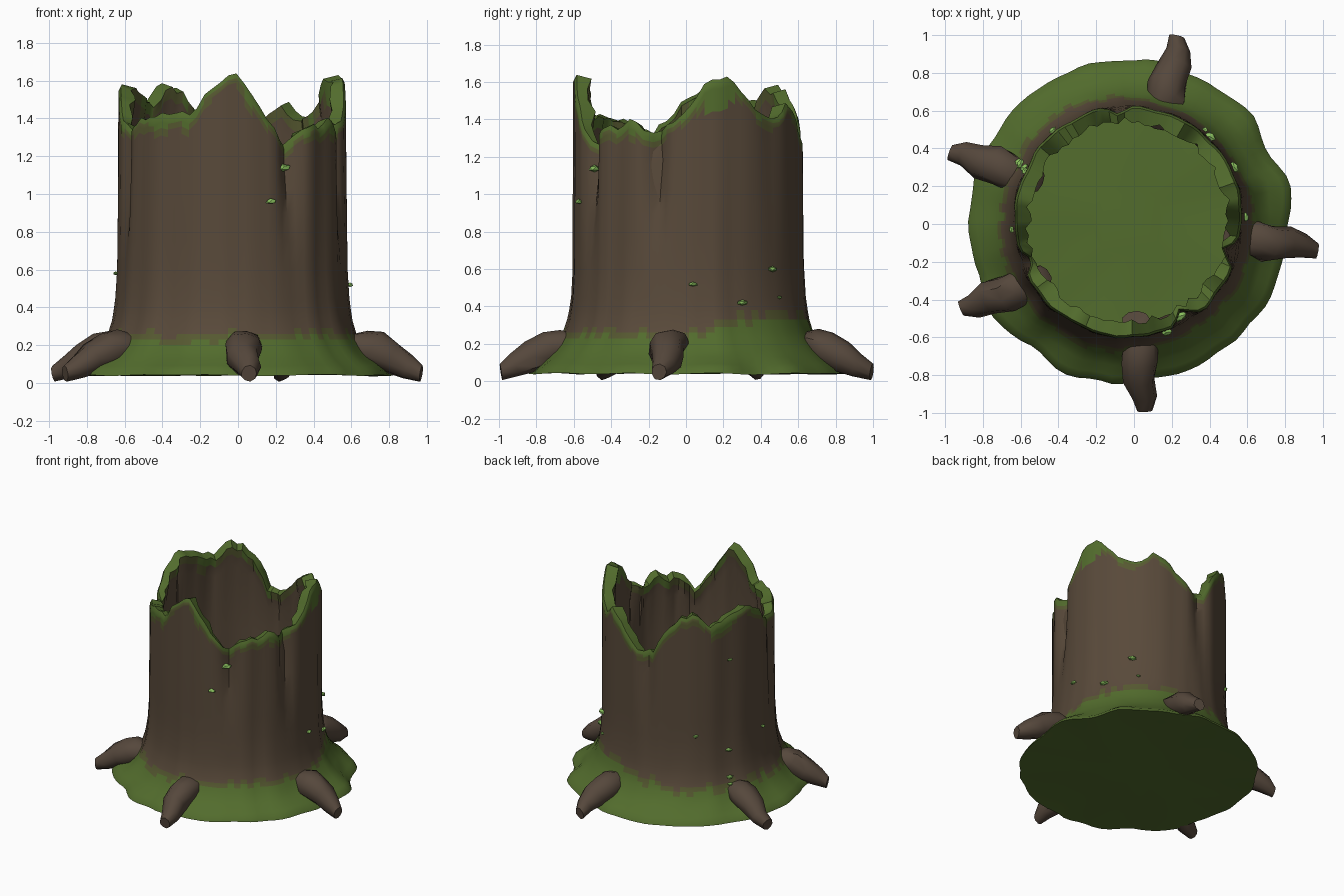
import bpy, bmesh, math, random
from mathutils import Vector, noise

random.seed(4)
if "Cube" in bpy.data.objects:
    bpy.data.objects.remove(bpy.data.objects["Cube"])

CX, CY, SEG = -0.03, 0.015, 90


def material(name, rgb):
    m = bpy.data.materials.new(name)
    m.use_nodes = True
    m.diffuse_color = (*rgb, 1)
    bsdf = m.node_tree.nodes["Principled BSDF"]
    bsdf.inputs["Base Color"].default_value = (*rgb, 1)
    bsdf.inputs["Roughness"].default_value = 0.9
    return m


bark = material("bark brown", (0.098, 0.067, 0.042))
moss = material("moss green", (0.085, 0.15, 0.026))
olive = material("olive mossy bark", (0.092, 0.098, 0.03))
root_brown = material("root brown", (0.092, 0.064, 0.045))
leaf = material("leaf green", (0.25, 0.52, 0.11))


def finish(bm, name, mats, angle=40):
    bmesh.ops.recalc_face_normals(bm, faces=bm.faces)
    mesh = bpy.data.meshes.new(name)
    bm.to_mesh(mesh)
    bm.free()
    for m in mats:
        mesh.materials.append(m)
    obj = bpy.data.objects.new(name, mesh)
    bpy.context.collection.objects.link(obj)
    bpy.ops.object.select_all(action="DESELECT")
    obj.select_set(True)
    bpy.context.view_layer.objects.active = obj
    bpy.ops.object.shade_smooth_by_angle(angle=math.radians(angle))
    return obj


def bridge(bm, a, b):
    n = len(a)
    return [bm.faces.new((a[i], a[(i + 1) % n], b[(i + 1) % n], b[i])) for i in range(n)]


def interp(table, x):
    for (x0, y0), (x1, y1) in zip(table, table[1:]):
        if x <= x1:
            return y0 + (y1 - y0) * max(0, x - x0) / (x1 - x0)
    return table[-1][1]


def wobble(a, z, freq, seed):
    return noise.noise(Vector((math.cos(a) * freq, math.sin(a) * freq, z + seed)))


# Broken rim height in centimetres, every ten degrees from +x
RIM = [147, 162, 163, 151, 143, 141, 147, 142, 133, 122, 127, 145,
       156, 157, 148, 150, 155, 158, 152, 142, 133, 136, 140, 142,
       143, 142, 157, 165, 153, 137, 125, 134, 136, 139, 131, 137]
rim_jag = [random.uniform(-0.015, 0.02) for _ in range(SEG)]
FLARE = [(0.04, 0.85), (0.07, 0.835), (0.12, 0.765), (0.18, 0.71), (0.25, 0.668),
         (0.33, 0.642), (0.42, 0.625), (0.55, 0.614), (1.7, 0.607)]
SPLITS = [(95, 0.04), (202, 0.05), (300, 0.06), (343, 0.08)]


def rim(i):
    p = i / SEG * 36
    k = int(p)
    f = p - k
    return (RIM[k] * (1 - f) + RIM[(k + 1) % 36] * f) / 100 + rim_jag[i]


def bark_radius(a, z):
    r = interp(FLARE, z)
    r += 0.022 * wobble(a, z * 0.3, 5, 3) + 0.02 * wobble(a, z * 2, 4, 9) * max(0, 1 - z * 2)
    if z < 0.1:
        r += 0.04 * wobble(a, 0, 3, 20)
    for deg, depth in SPLITS:
        d = (math.degrees(a) - deg + 180) % 360 - 180
        r -= depth * math.exp(-(d / 4.5) ** 2) * min(1, max(0, (z - 0.65) / 0.5))
    return r


def polar(r, a, z):
    return (CX + r * math.cos(a), CY + r * math.sin(a), z)


# Hollow trunk: flared foot, bark wall, broken rim and inner wall
bm = bmesh.new()
angles = [2 * math.pi * i / SEG for i in range(SEG)]
rows = []
for z in [0.04, 0.065, 0.09, 0.13, 0.17, 0.2, 0.23, 0.26, 0.29, 0.33, 0.38, 0.45, 0.6, 0.75, 0.9, 1.02]:
    rows.append([bm.verts.new(polar(bark_radius(a, z), a, z + (0.012 * wobble(a, 0, 3, 30) if z < 0.1 else 0)))
                 for a in angles])
for drop in [0.17, 0.12, 0.08, 0.05, 0.025, 0]:
    rows.append([bm.verts.new(polar(bark_radius(a, rim(i) - drop) - 0.012 * (drop == 0), a, rim(i) - drop))
                 for i, a in enumerate(angles)])
inner = [0.53 + random.uniform(-0.022, 0.015) for _ in angles]
for drop in [0.02, 0.08, 0.16]:
    rows.append([bm.verts.new(polar(inner[i] + drop * 0.15, a, rim(i) - drop)) for i, a in enumerate(angles)])
for z in [0.9, 0.5, 0.07]:
    rows.append([bm.verts.new(polar(0.55 + 0.02 * wobble(a, z, 4, 12), a, z)) for a in angles])

foot_edge = [0.2 + 0.05 * random.random() + 0.035 * wobble(a, 0, 3, 50)
             + 0.11 * max(0, math.cos(a - 0.9)) ** 3 for a in angles]
rim_edge = [0.03 + 0.12 * max(0, wobble(a, 0, 3, 70)) + 0.03 * random.random()
            + 0.12 * math.exp(-((a - 0.25) / 0.14) ** 2) for a in angles]
for a, b in zip(rows, rows[1:]):
    for i, f in enumerate(bridge(bm, a, b)):
        z = f.calc_center_median().z
        low = z - foot_edge[i]
        high = (rim(i) + rim((i + 1) % SEG)) / 2 - z - rim_edge[i]
        outside = a in rows[:21]
        if (outside and low < 0) or high < -0.015:
            f.material_index = 1
        elif (outside and low < 0.035) or high < 0.02:
            f.material_index = 2

# Uneven mossy underside closes the foot
last = rows[0]
for r in [0.7, 0.45, 0.2]:
    ring = [bm.verts.new(polar(r, a, 0.045 + 0.012 * wobble(a, r, 3 * r, 40))) for a in angles]
    for f in bridge(bm, last, ring):
        f.material_index = 1
    last = ring
bm.faces.new(last).material_index = 1
finish(bm, "trunk", [bark, moss, olive], 45)

# Moss floor inside the hollow
bm = bmesh.new()
last = None
for r in [0.57, 0.4, 0.2]:
    ring = [bm.verts.new(polar(r, a, 0.09 + 0.02 * wobble(a, r, 4 * r, 60))) for a in angles[::3]]
    if last:
        bridge(bm, last, ring)
    last = ring
bm.faces.new(last)
floor = finish(bm, "moss_floor", [moss])


# Roots: tapered, bent tubes running from the foot to the ground
def root(name, start, tip):
    bm = bmesh.new()
    s, t = Vector((*start, 0)), Vector((*tip, 0))
    along = (t - s).normalized()
    side = Vector((-along.y, along.x, 0))
    last = None
    for u, z, w, lean in [(-0.15, 0.2, 0.07, 0.9), (0.12, 0.205, 0.095, 0.8), (0.35, 0.18, 0.1, 0.6),
                          (0.6, 0.13, 0.088, 0.5), (0.82, 0.085, 0.065, 0.45), (1, 0.05, 0.042, 0.15)]:
        c = s.lerp(t, u) + Vector((0, 0, z)) + side * random.uniform(-0.015, 0.015)
        up = Vector((0, 0, 1)) + along * lean
        up.normalize()
        ring = []
        for k in range(9):
            a = 2 * math.pi * k / 9
            q = w * random.uniform(0.92, 1.08)
            ring.append(bm.verts.new(c + side * q * math.cos(a) + up * q * math.sin(a)))
        if last:
            bridge(bm, last, ring)
        else:
            bm.faces.new(ring)
        last = ring
    bm.faces.new(last)
    finish(bm, name, [root_brown], 50)


root("front_root", (0.02, -0.57), (0.045, -0.99))
root("left_root", (0.58, -0.07), (0.97, -0.14))
root("back_root", (0.15, 0.6), (0.24, 0.99))
root("right_back_root", (-0.58, 0.26), (-0.97, 0.39))
root("right_front_root", (-0.54, -0.31), (-0.91, -0.46))

# Small leaf tufts clinging to the bark: angle, height, width
bm = bmesh.new()
for deg, z, w in [(298, 1.14, 0.04), (289, 0.96, 0.032), (46, 0.6, 0.038), (27, 0.42, 0.034), (2, 0.52, 0.026),
                  (154, 1.2, 0.022), (130, 0.64, 0.026), (153, 0.5, 0.03), (152, 0.3, 0.03),
                  (152, 0.25, 0.026), (184, 0.58, 0.02), (50, 0.45, 0.018)]:
    a = math.radians(deg)
    made = bmesh.ops.create_icosphere(bm, subdivisions=1, radius=1)["verts"]
    base = Vector(polar(bark_radius(a, z) + 0.008, a, z))
    out = Vector((math.cos(a), math.sin(a), 0))
    for v in made:
        j = w * random.uniform(0.7, 1.15)
        v.co = base + out * v.co.x * j * 0.7 + out.cross(Vector((0, 0, 1))) * v.co.y * j \
            + Vector((0, 0, v.co.z * j * 0.5))
finish(bm, "leaf_tufts", [leaf], 20)
